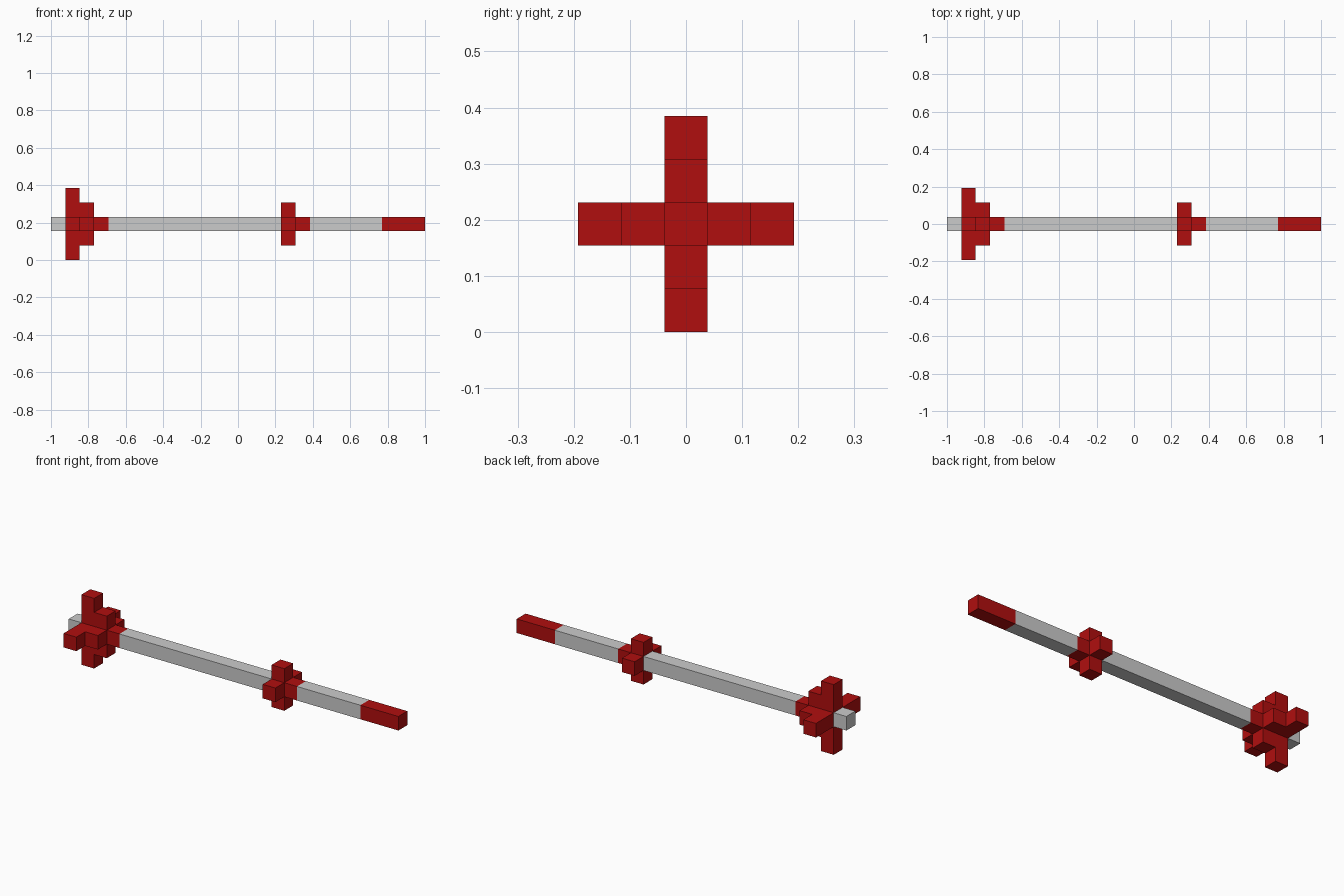
import bpy, bmesh

if "Cube" in bpy.data.objects:
    bpy.data.objects.remove(bpy.data.objects["Cube"])

U = 2 / 13 / 2          # one block of the grid
MID = 2.5 * U           # height of the shaft axis


def material(name, color):
    m = bpy.data.materials.new(name)
    m.diffuse_color = (*color, 1)
    m.use_nodes = True
    m.node_tree.nodes["Principled BSDF"].inputs["Base Color"].default_value = m.diffuse_color
    return m


RED = material("deep red", (0.434, 0.0045, 0.0045))
GREY = material("light grey", (0.60, 0.60, 0.60))


def finish(name, bm, mat):
    bmesh.ops.recalc_face_normals(bm, faces=bm.faces)
    me = bpy.data.meshes.new(name)
    bm.to_mesh(me)
    bm.free()
    me.materials.append(mat)
    ob = bpy.data.objects.new(name, me)
    bpy.context.collection.objects.link(ob)


def extrude_x(name, profile, start, end, mat):
    """Extrude a (y, z) profile in block units between two block columns."""
    bm = bmesh.new()
    x = -1 + start * U
    face = bm.faces.new([bm.verts.new((x, y * U, MID + z * U)) for y, z in profile])
    ext = bmesh.ops.extrude_face_region(bm, geom=[face])["geom"]
    bmesh.ops.translate(bm, vec=((end - start) * U, 0, 0),
                        verts=[v for v in ext if isinstance(v, bmesh.types.BMVert)])
    finish(name, bm, mat)


def bar(name, start, end, mat):
    h = 0.5
    extrude_x(name, [(-h, -h), (h, -h), (h, h), (-h, h)], start, end, mat)


def cross(name, reach, column):
    """Plus-shaped collar, one block thick, reaching outward from the shaft."""
    h, r = 0.5, 0.5 + reach
    pts = []
    y, z = 1, 0
    for _ in range(4):   # one arm per quarter turn
        for a, b in ((h, -h), (r, -h), (r, h)):
            pts.append((a * y - b * z, a * z + b * y))
        y, z = -z, y
    extrude_x(name, pts, column, column + 1, RED)


# shaft, from butt to tip
bar("shaft_butt", 0, 1, GREY)
bar("shaft_main", 3 + 1, 16, GREY)
bar("shaft_front", 18, 23, GREY)
bar("tip", 23, 26, RED)

# stepped fins at the rear
cross("rear_fins_large", 2, 1)
cross("rear_fins_small", 1, 2)
bar("rear_band", 3, 4, RED)

# collar further forward
cross("front_collar", 1, 16)
bar("front_band", 17, 18, RED)
